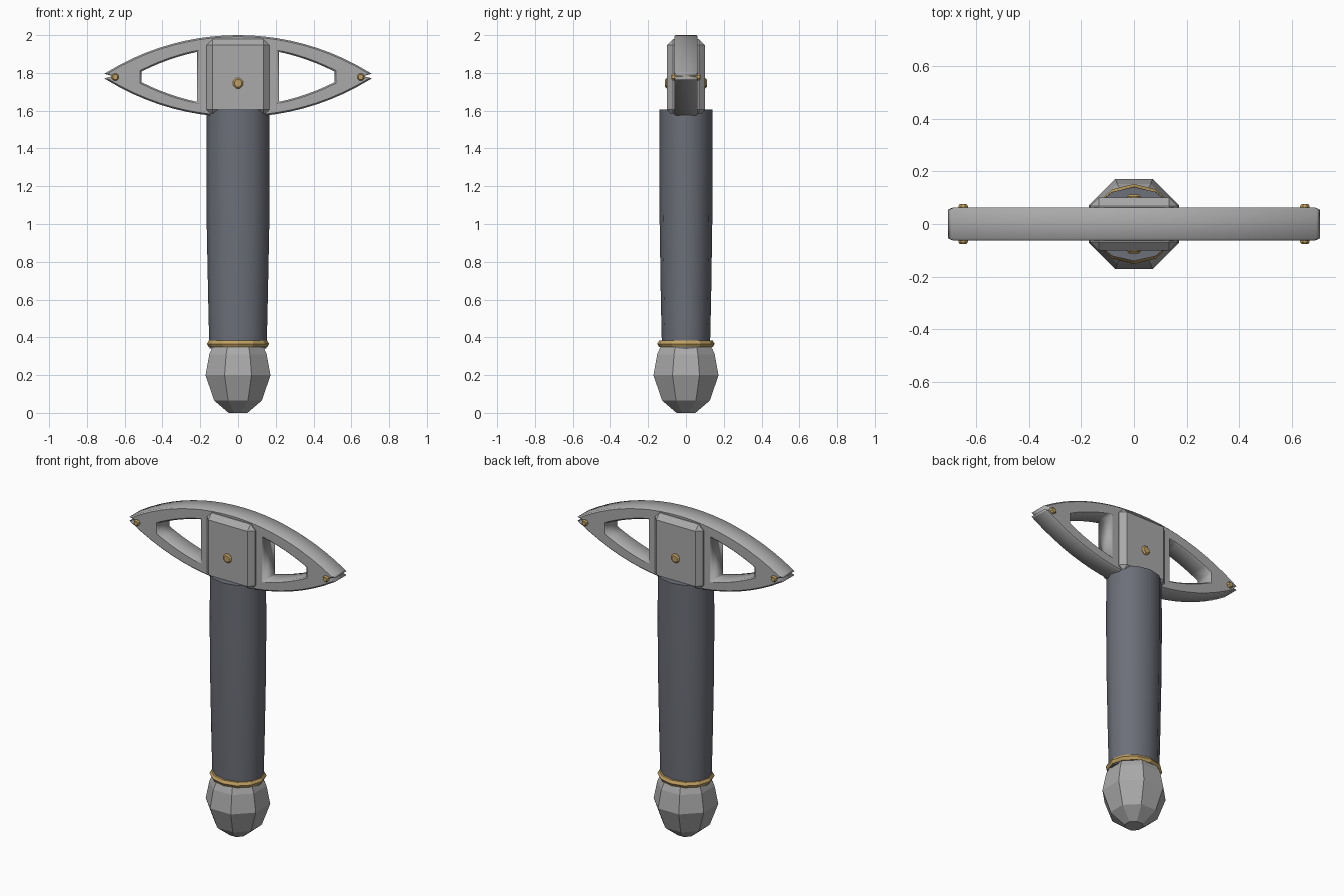
import bpy, bmesh, math
from math import cos, sin, pi, sqrt

cube = bpy.data.objects.get("Cube")
if cube:
    bpy.data.objects.remove(cube, do_unlink=True)


def material(name, rgb):
    m = bpy.data.materials.new(name)
    m.use_nodes = True
    m.diffuse_color = (*rgb, 1)
    m.node_tree.nodes["Principled BSDF"].inputs["Base Color"].default_value = (*rgb, 1)
    return m


STEEL = material("steel grey", (0.40, 0.40, 0.40))
GRIP = material("slate grip", (0.15, 0.16, 0.19))
BRASS = material("brass", (0.52, 0.35, 0.12))


def add_object(name, bm, mat, smooth=None):
    bmesh.ops.recalc_face_normals(bm, faces=bm.faces)
    mesh = bpy.data.meshes.new(name)
    bm.to_mesh(mesh)
    bm.free()
    mesh.materials.append(mat)
    ob = bpy.data.objects.new(name, mesh)
    bpy.context.collection.objects.link(ob)
    if smooth:
        bpy.ops.object.select_all(action="DESELECT")
        ob.select_set(True)
        bpy.context.view_layer.objects.active = ob
        bpy.ops.object.shade_smooth_by_angle(angle=smooth)
    return ob


def loft(name, rings, sides, mat, turn=0.0, closed=False, smooth=None):
    """Stack of elliptical rings given as (x radius, y radius, z)."""
    bm = bmesh.new()
    loops = []
    for rx, ry, z in rings:
        angles = [turn + 2 * pi * i / sides for i in range(sides)]
        loops.append([bm.verts.new((rx * cos(a), ry * sin(a), z)) for a in angles])
    pairs = list(zip(loops, loops[1:]))
    if closed:
        pairs.append((loops[-1], loops[0]))
    else:
        bm.faces.new(loops[0])
        bm.faces.new(loops[-1])
    for low, high in pairs:
        for i in range(sides):
            j = (i + 1) % sides
            bm.faces.new((low[i], low[j], high[j], high[i]))
    return add_object(name, bm, mat, smooth)


# Faceted pommel: flat sides face the axes
k = 1 / cos(pi / 8)
pommel = [(0.05, 0.0), (0.127, 0.066), (0.172, 0.2), (0.152, 0.31), (0.135, 0.35)]
loft("pommel", [(r * k, r * k, z) for r, z in pommel], 8, STEEL, turn=pi / 8)

# Collar ring between pommel and grip
ring = [(0.02 * cos(a), 0.02 * sin(a)) for a in [pi / 3 * i for i in range(6)]]
loft("collar_ring", [(0.145 + d, 0.132 + d, 0.365 + h) for d, h in ring],
     12, BRASS, closed=True)

# Grip: slightly swelling oval column
grip = [(0.152, 0.127, 0.34), (0.158, 0.133, 0.6), (0.166, 0.139, 1.0),
        (0.168, 0.141, 1.3), (0.166, 0.141, 1.605)]
loft("grip", grip, 12, GRIP, smooth=math.radians(40))

# Crossguard: lens outline with notched tips and two windows
MID, BEVEL, HALF = 1.783, 0.008, 0.062


def arc(x, half_height=0.217, radius=1.325):
    return half_height - (radius - sqrt(radius ** 2 - x * x))


N = 20
xs = [-0.695 + 1.39 * i / N for i in range(N + 1)]
top = [(x, MID + arc(x)) for x in xs]
bottom = [(x, MID - arc(x)) for x in reversed(xs)]
outline = (top + [(0.708, MID + 0.012), (0.662, MID), (0.708, MID - 0.012)]
           + bottom + [(-0.708, MID - 0.012), (-0.662, MID), (-0.708, MID + 0.012)])


def window(side):
    steps = [0.217 + 0.293 * i / 6 for i in range(7)]
    height = [0.132 - 0.06 * (t / 6) - 0.043 * (t / 6) ** 2 for t in range(7)]
    upper = [(side * x, MID - 0.004 + h) for x, h in zip(steps, height)]
    lower = [(side * x, MID - 0.004 - h) for x, h in zip(steps, height)]
    return upper + lower[::-1]


curve = bpy.data.curves.new("crossguard", "CURVE")
curve.dimensions = "2D"
curve.fill_mode = "BOTH"
curve.extrude = HALF - BEVEL
curve.bevel_depth = BEVEL
curve.bevel_resolution = 0
curve.offset = -BEVEL
for points in (outline, window(1), window(-1)):
    spline = curve.splines.new("POLY")
    spline.points.add(len(points) - 1)
    for p, (x, z) in zip(spline.points, points):
        p.co = (x, z, 0, 1)
    spline.use_cyclic_u = True
curve.materials.append(STEEL)
guard = bpy.data.objects.new("crossguard", curve)
guard.rotation_euler.x = pi / 2
bpy.context.collection.objects.link(guard)
bpy.ops.object.select_all(action="DESELECT")
guard.select_set(True)
bpy.context.view_layer.objects.active = guard
bpy.ops.object.convert(target="MESH")

# Chamfered centre block
bm = bmesh.new()
bmesh.ops.create_cube(bm, size=1)
for v in bm.verts:
    v.co.x *= 0.332
    v.co.y *= 0.2
    v.co.z = 1.776 + v.co.z * 0.406
bmesh.ops.bevel(bm, geom=bm.edges[:], offset=0.032, segments=1, affect="EDGES")
add_object("centre_block", bm, STEEL)


# Rivets through the block and the guard tips
def rivet(name, x, z, radius, reach):
    profile = [(radius * 0.7, -reach), (radius, -reach + 0.008),
               (radius, reach - 0.008), (radius * 0.7, reach)]
    ob = loft(name, [(r, r, h) for r, h in profile], 8, BRASS, turn=pi / 8)
    ob.rotation_euler.x = pi / 2
    ob.location = (x, 0, z)


rivet("centre_rivet", 0, 1.745, 0.029, 0.112)
for name, x in (("left_tip_rivet", 0.65), ("right_tip_rivet", -0.65)):
    rivet(name, x, 1.778, 0.02, 0.076)
